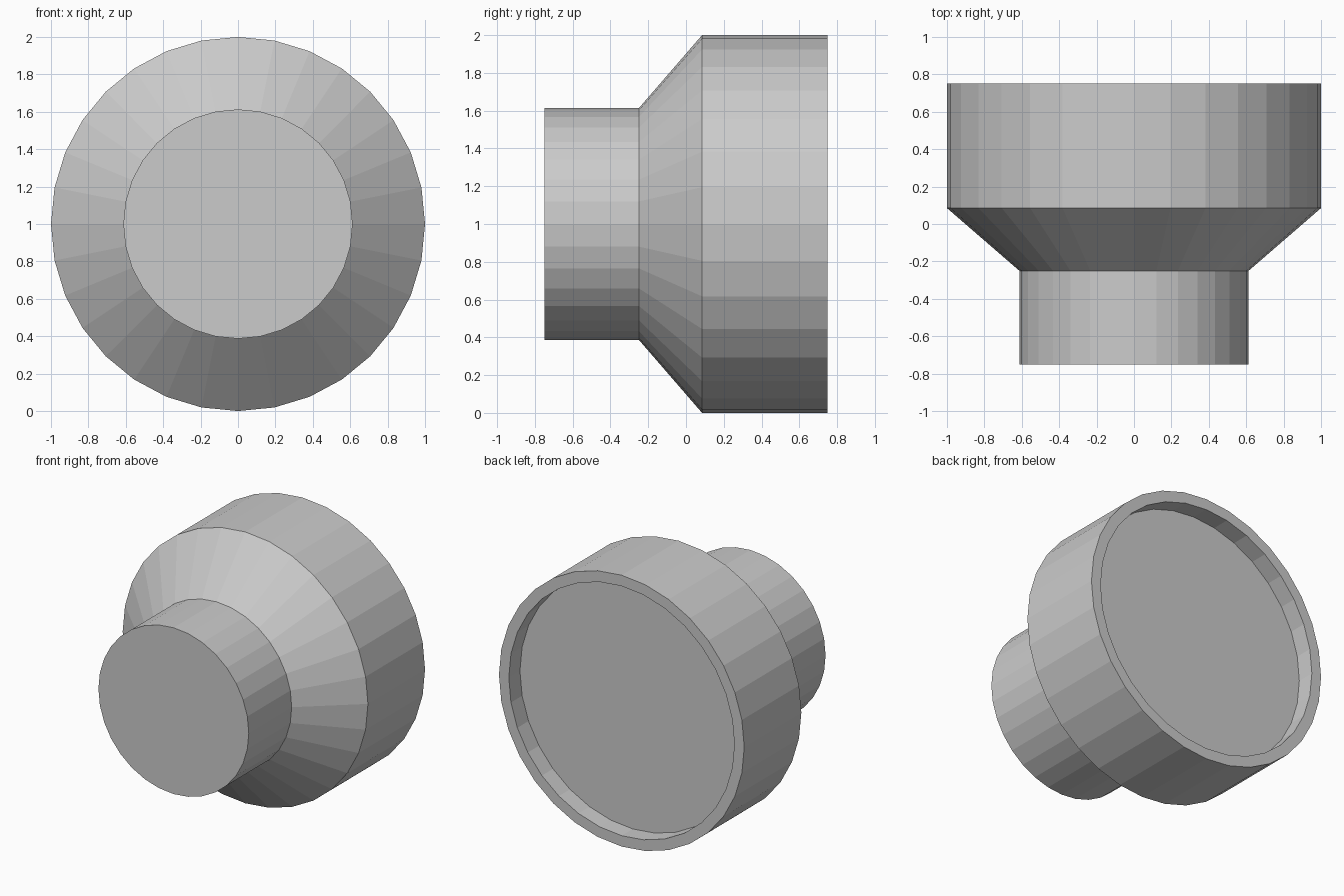
import bpy, bmesh, math

if "Cube" in bpy.data.objects:
    bpy.data.objects.remove(bpy.data.objects["Cube"])

SIDES = 32
CENTRE_Z = 1.0

# Stepped nozzle outline as (y, radius), front cap to recessed back panel
PROFILE = [(-0.75, 0.613), (-0.25, 0.613), (0.085, 1.0),
           (0.75, 1.0), (0.75, 0.92), (0.62, 0.92)]


def lathe_y(name, profile):
    """Revolve a profile around the y axis, capping both ends."""
    bm = bmesh.new()
    rings = []
    for y, r in profile:
        angles = [2 * math.pi * i / SIDES for i in range(SIDES)]
        rings.append([bm.verts.new((r * math.sin(a), y, CENTRE_Z + r * math.cos(a)))
                      for a in angles])
    for a, b in zip(rings, rings[1:]):
        for i in range(SIDES):
            j = (i + 1) % SIDES
            bm.faces.new((a[i], a[j], b[j], b[i]))
    bm.faces.new(rings[0])
    bm.faces.new(rings[-1])
    bmesh.ops.recalc_face_normals(bm, faces=bm.faces)
    mesh = bpy.data.meshes.new(name)
    bm.to_mesh(mesh)
    bm.free()
    obj = bpy.data.objects.new(name, mesh)
    bpy.context.collection.objects.link(obj)
    return obj


# Narrow neck, flared cone, wide drum and recessed back in one solid
lathe_y("stepped_round_housing", PROFILE)
